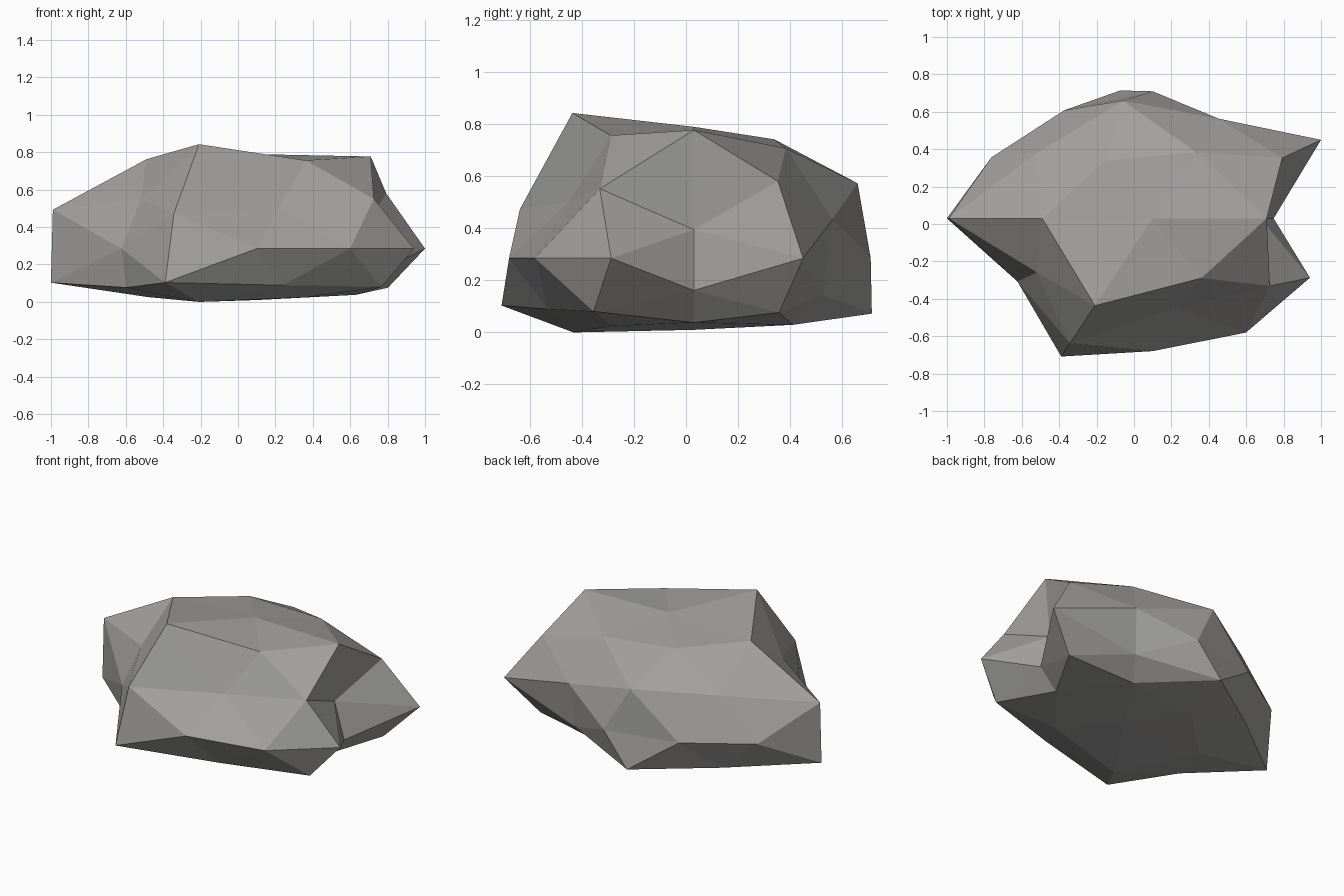
import bpy, bmesh, math
from mathutils import Vector

if "Cube" in bpy.data.objects:
    bpy.data.objects.remove(bpy.data.objects["Cube"])

# Radius factors of the rock surface, ring by ring from the front pole to the back pole
RINGS = [
    [0.94],
    [0.95, 0.745, 1.04, 1.15, 0.87],
    [0.91, 1.175, 0.85, 1.165, 0.97],
    [0.94, 0.945, 0.855, 0.965, 0.945],
    [0.606, 1.037, 0.86, 1.005, 1.146, 1.157, 0.986, 0.886, 0.90, 0.68],
    [0.957, 0.915, 0.965, 0.93, 0.97],
    [1.058, 0.89, 0.89, 0.92, 0.96],
    [0.83, 0.98, 0.90, 1.065, 0.775],
    [0.90],
]
CENTRE = Vector((0.10, 0.03, 0.283))
SCALE = Vector((1.0, 0.755, 0.587))
FLAT_START, FLAT_RATE = 0.17, 0.3    # underside is pressed flatter below this depth


def ring_order(v):
    azimuth = round(math.degrees(math.atan2(v.co.y, v.co.x))) % 360
    return (-round(v.co.z, 2), azimuth)


# Rock: a sphere of triangles lying on its side, pushed in and out
bm = bmesh.new()
bmesh.ops.create_icosphere(bm, subdivisions=2, radius=1.0)
factors = [f for ring in RINGS for f in ring]
for v, f in zip(sorted(bm.verts, key=ring_order), factors):
    p = Vector((v.co.x, -v.co.z, v.co.y)) * f * SCALE
    if p.z < -FLAT_START:
        p.z = -FLAT_START + (p.z + FLAT_START) * FLAT_RATE
    v.co = p + CENTRE

# Stand it on the ground
low = min(v.co.z for v in bm.verts)
for v in bm.verts:
    v.co.z -= low
bmesh.ops.recalc_face_normals(bm, faces=bm.faces)

mesh = bpy.data.meshes.new("rock")
bm.to_mesh(mesh)
bm.free()
rock = bpy.data.objects.new("rock", mesh)
bpy.context.collection.objects.link(rock)

# Stone colour
stone = bpy.data.materials.new("grey_stone")
stone.diffuse_color = (0.36, 0.355, 0.345, 1.0)
stone.use_nodes = True
stone.node_tree.nodes["Principled BSDF"].inputs["Base Color"].default_value = stone.diffuse_color
mesh.materials.append(stone)
